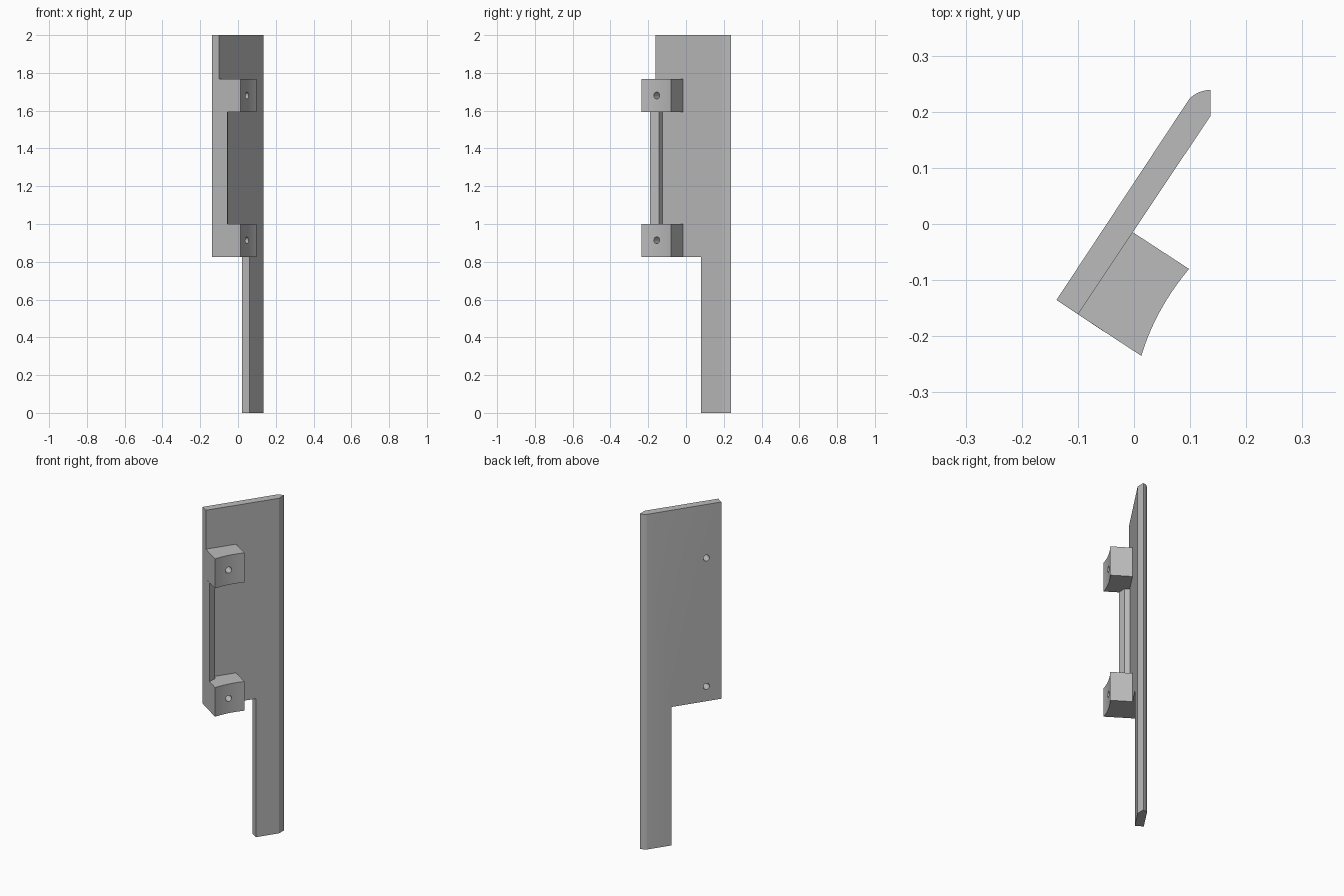
import bpy, bmesh, math
from mathutils import Vector

cube = bpy.data.objects.get("Cube")
if cube:
    bpy.data.objects.remove(cube, do_unlink=True)

grey = bpy.data.materials.new("plain_grey")
grey.use_nodes = True
colour = (0.5, 0.5, 0.5, 1)
grey.diffuse_color = colour
grey.node_tree.nodes["Principled BSDF"].inputs["Base Color"].default_value = colour


def arc(a, ctrl, b, steps=10):
    """Shallow curve from a to b, pulled towards ctrl."""
    a, ctrl, b = Vector(a), Vector(ctrl), Vector(b)
    ts = [i / steps for i in range(steps + 1)]
    return [a * (1 - t) ** 2 + ctrl * 2 * t * (1 - t) + b * t * t for t in ts]


def prism(name, outline, z0, z1):
    """Upright solid with the given plan outline."""
    bm = bmesh.new()
    base = bm.faces.new([bm.verts.new((p[0], p[1], z0)) for p in outline])
    top = bmesh.ops.extrude_face_region(bm, geom=[base])["geom"]
    bmesh.ops.translate(bm, vec=(0, 0, z1 - z0),
                        verts=[v for v in top if isinstance(v, bmesh.types.BMVert)])
    bmesh.ops.recalc_face_normals(bm, faces=bm.faces)
    mesh = bpy.data.meshes.new(name)
    bm.to_mesh(mesh)
    bm.free()
    mesh.materials.append(grey)
    obj = bpy.data.objects.new(name, mesh)
    bpy.context.collection.objects.link(obj)
    return obj


def select(obj):
    bpy.ops.object.select_all(action='DESELECT')
    obj.select_set(True)
    bpy.context.view_layer.objects.active = obj


def cut(obj, cutters):
    select(obj)
    for cutter in cutters:
        mod = obj.modifiers.new("cut", 'BOOLEAN')
        mod.operation = 'DIFFERENCE'
        mod.solver = 'EXACT'
        mod.object = cutter
        bpy.ops.object.modifier_apply(modifier=mod.name)


# Directions in plan: along the plate, and out of its front face
front_edge, far_edge = Vector((-0.1, -0.161)), Vector((0.136, 0.192))
along = (far_edge - front_edge).normalized()
out = Vector((along.y, -along.x))

# Long plate with a rounded far edge
back_edge = front_edge - out * 0.046
plate = prism("plate", [front_edge, far_edge]
              + arc((0.136, 0.239), (0.112, 0.238), (0.098, 0.222)) + [back_edge], 0, 2)

# Lower notch that leaves a narrow tail
tail = front_edge + along * 0.29
near = front_edge - along * 0.1
notch = prism("notch_cutter", [near - out * 0.1, near + out * 0.1,
                               tail + out * 0.1, tail - out * 0.1], -0.1, 0.826)

# Two lugs with hollowed faces
lug_plan = [front_edge, front_edge + along * 0.176] \
    + arc((0.098, -0.08), (0.038, -0.152), (0.013, -0.235))
lugs = [prism("lower_lug", lug_plan, 0.826, 1.0),
        prism("upper_lug", lug_plan, 1.592, 1.768)]

# Rib joining the lugs
rib = prism("rib", [front_edge, (-0.055, -0.191), (-0.053, -0.142), (-0.076, -0.125)],
            1.0, 1.592)

# Screw holes through lugs and plate
holes = []
axis = Vector((out.x, out.y, 0))
for z in (0.914, 1.68):
    bpy.ops.mesh.primitive_cylinder_add(
        vertices=32, radius=0.018, depth=0.8, location=(0.047, -0.155, z),
        rotation=axis.to_track_quat('Z', 'Y').to_euler())
    hole = bpy.context.object
    hole.name = "hole_cutter"
    hole.data.materials.append(grey)
    holes.append(hole)

cut(plate, [notch] + holes)
for lug, hole in zip(lugs, holes):
    cut(lug, [hole])
for helper in [notch] + holes:
    bpy.data.objects.remove(helper, do_unlink=True)

for obj in [plate, rib] + lugs:
    select(obj)
    bpy.ops.object.shade_smooth_by_angle(angle=math.radians(25))
